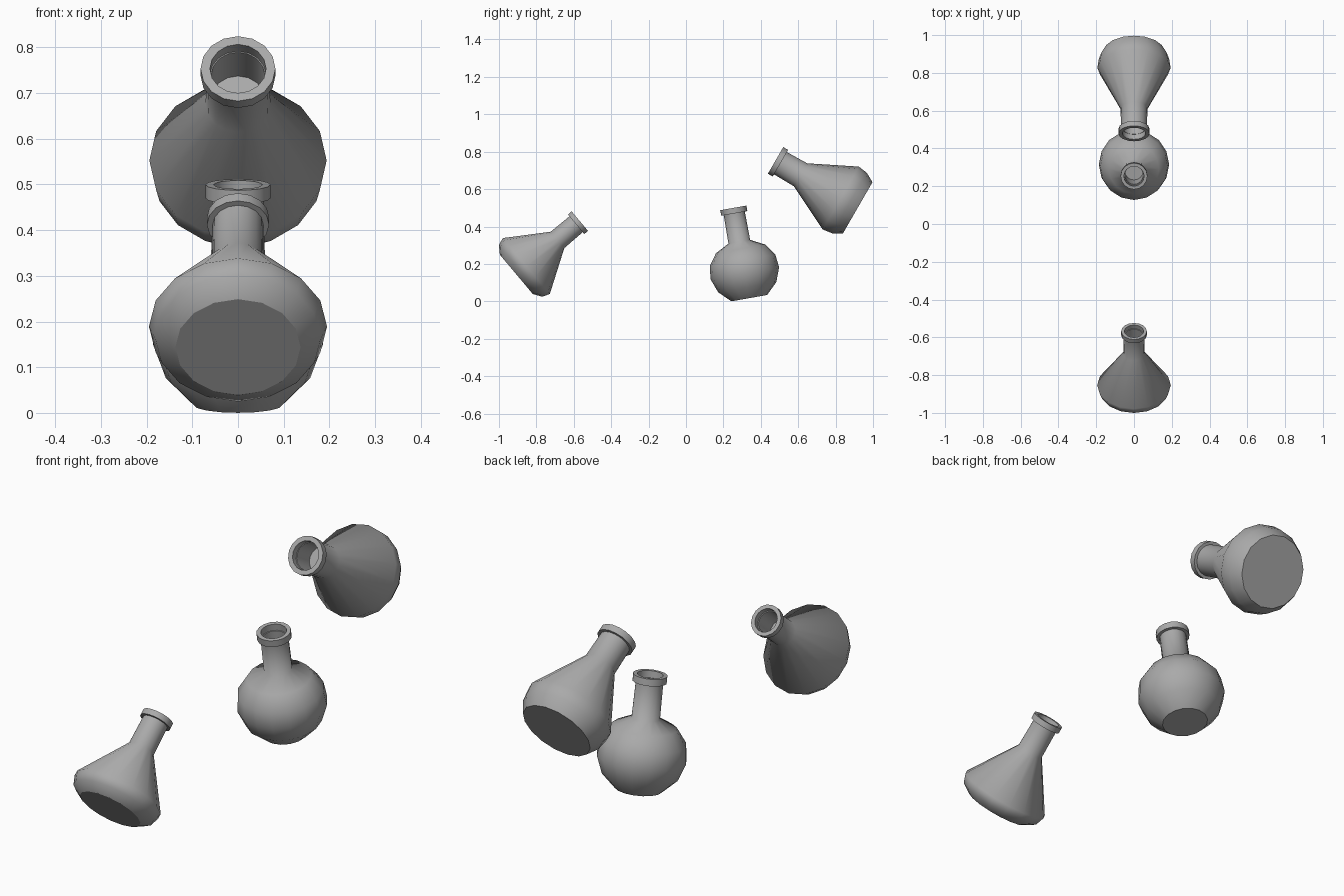
import bpy, bmesh, math

if "Cube" in bpy.data.objects:
    bpy.data.objects.remove(bpy.data.objects["Cube"], do_unlink=True)

SIDES = 16

grey = bpy.data.materials.new("flask_grey")
grey.use_nodes = True
colour = (0.4, 0.4, 0.4, 1)
grey.diffuse_color = colour
grey.node_tree.nodes["Principled BSDF"].inputs["Base Color"].default_value = colour


def flask(name, body, neck, length, rim, collar, location, tilt):
    """Lathe a flask: body profile, neck, stepped collar and a hollow mouth."""
    shoulder = body[-1][1]
    bore = neck * 0.83
    mouth = rim * 0.75
    profile = body + [
        (neck * 0.97, length - collar),
        (rim, length - collar), (rim, length),
        (mouth, length), (mouth, length - collar),
        (bore, length - collar), (bore, shoulder + 0.02)]

    bm = bmesh.new()
    rings = []
    for r, z in profile:
        rings.append([bm.verts.new((r * math.cos(2 * math.pi * i / SIDES),
                                    r * math.sin(2 * math.pi * i / SIDES), z))
                      for i in range(SIDES)])
    for low, high in zip(rings, rings[1:]):
        for i in range(SIDES):
            j = (i + 1) % SIDES
            bm.faces.new((low[i], low[j], high[j], high[i]))
    # Flat base and the floor inside the neck
    bm.faces.new(rings[0][::-1])
    bm.faces.new(rings[-1])

    # Smooth body, crisp base and collar
    for face in bm.faces:
        face.smooth = True
    for k, ring in enumerate(rings):
        if k == 0 or k >= len(body):
            for i in range(SIDES):
                bm.edges.get((ring[i], ring[(i + 1) % SIDES])).smooth = False

    mesh = bpy.data.meshes.new(name)
    bm.to_mesh(mesh)
    bm.free()
    mesh.materials.append(grey)
    obj = bpy.data.objects.new(name, mesh)
    obj.location = location
    obj.rotation_euler.x = math.radians(tilt)
    bpy.context.collection.objects.link(obj)
    return obj


# Conical flask leaning backwards at the front
flask("front_conical_flask",
      [(0.137, 0), (0.181, 0.03), (0.195, 0.07), (0.057, 0.287)],
      neck=0.057, length=0.443, rim=0.068, collar=0.026,
      location=(0, -0.907, 0.144), tilt=-50)

# Round flask in the middle
flask("round_flask",
      [(0.097, 0), (0.158, 0.06), (0.186, 0.135), (0.178, 0.205),
       (0.133, 0.268), (0.059, 0.306)],
      neck=0.059, length=0.49, rim=0.071, collar=0.03,
      location=(0, 0.338, 0.017), tilt=10)

# Conical flask tipped forwards at the back
flask("back_conical_flask",
      [(0.158, 0), (0.186, 0.05), (0.194, 0.105), (0.071, 0.353)],
      neck=0.071, length=0.507, rim=0.082, collar=0.03,
      location=(0, 0.918, 0.5), tilt=60)
